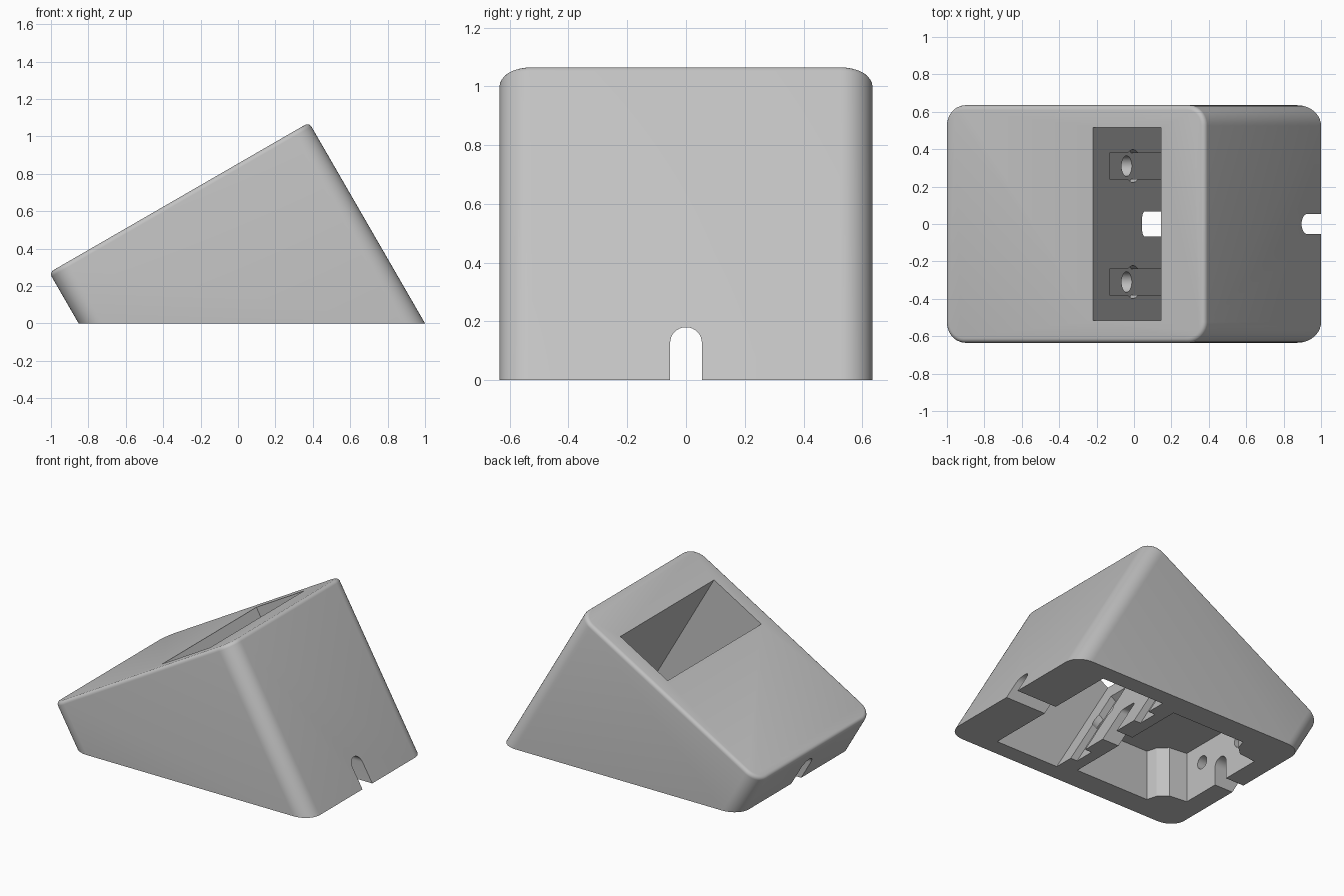
import bpy, bmesh
from math import radians, sin, cos, pi
from mathutils import Matrix, Vector

cube = bpy.data.objects.get("Cube")
if cube:
    bpy.data.objects.remove(cube, do_unlink=True)

grey = bpy.data.materials.new("plain grey")
grey.use_nodes = True
grey.diffuse_color = (0.54, 0.54, 0.54, 1)
grey.node_tree.nodes["Principled BSDF"].inputs["Base Color"].default_value = grey.diffuse_color

# Tilted frame: origin on the top rear edge, x up the slope, z square to the slope
TILT = Matrix.Translation((0.38, 0, 1.074)) @ Matrix.Rotation(radians(-30), 4, 'Y')
FLAT = Matrix.Identity(4)


def to_object(name, bm, matrix=FLAT):
    bm.transform(matrix)
    bmesh.ops.recalc_face_normals(bm, faces=bm.faces)
    mesh = bpy.data.meshes.new(name)
    bm.to_mesh(mesh)
    bm.free()
    mesh.materials.append(grey)
    obj = bpy.data.objects.new(name, mesh)
    bpy.context.collection.objects.link(obj)
    return obj


def box_mesh(lo, hi):
    lo, hi = Vector(lo), Vector(hi)
    bm = bmesh.new()
    bmesh.ops.create_cube(bm, size=1)
    bmesh.ops.scale(bm, vec=hi - lo, verts=bm.verts)
    bmesh.ops.translate(bm, vec=(lo + hi) / 2, verts=bm.verts)
    return bm


def prism(name, outline, offset, matrix=FLAT):
    bm = bmesh.new()
    face = bm.faces.new([bm.verts.new(p) for p in outline])
    new = bmesh.ops.extrude_face_region(bm, geom=[face])["geom"]
    bmesh.ops.translate(bm, vec=offset, verts=[v for v in new if isinstance(v, bmesh.types.BMVert)])
    return to_object(name, bm, matrix)


def round_hole(name, start, end, y, z, radius, matrix=FLAT):
    ring = [(start, y + radius * cos(a * pi / 16), z + radius * sin(a * pi / 16)) for a in range(32)]
    return prism(name, ring, (end - start, 0, 0), matrix)


def arch(name, x0, x1, half, height, radius):
    # Straight sides with rounded upper corners
    pts = [(x0, -half, -0.1), (x0, half, -0.1)]
    for side, first in ((1, 0), (-1, 90)):
        for i in range(9):
            a = radians(first + i * 11.25)
            pts.append((x0, side * (half - radius) + radius * cos(a), height - radius + radius * sin(a)))
    return prism(name, pts, (x1 - x0, 0, 0))


# Body: rounded tilted block, sliced level at the ground
bm = box_mesh((-1.604, -0.635, -1.6), (0, 0.635, 0))
sides = [e for e in bm.edges if abs(e.verts[0].co.z - e.verts[1].co.z) > 1]
bmesh.ops.bevel(bm, geom=sides, offset=0.11, segments=10, profile=0.5, affect='EDGES')
rim = [e for e in bm.edges if all(v.co.z > -0.001 for v in e.verts)]
bmesh.ops.bevel(bm, geom=rim, offset=0.025, segments=4, profile=0.5, affect='EDGES')
bm.transform(TILT)
cut = bmesh.ops.bisect_plane(bm, geom=bm.verts[:] + bm.edges[:] + bm.faces[:],
                             plane_co=(0, 0, 0), plane_no=(0, 0, 1), clear_inner=True)
bmesh.ops.contextual_create(bm, geom=[e for e in cut["geom_cut"] if isinstance(e, bmesh.types.BMEdge)])
body = to_object("wedge_stand", bm)

# Slot running through the block, and the underside hollow with corner posts
cutters = [to_object("slot_cutter", box_mesh((-0.693, -0.517, -1.7), (-0.271, 0.517, 0.2)), TILT)]
half = [(0.128, -0.47), (-0.5, -0.47), (-0.52, -0.4), (-0.58, -0.345), (-0.71, -0.33)]
plan = half + [(x, -y) for x, y in reversed(half)]
hollow = prism("hollow_cutter", [(x, y, -0.1) for x, y in plan], (0, 0, 0.45))
for v in hollow.data.vertices:
    if v.co.x > 0 and v.co.z > 0:
        v.co.x = -0.132
cutters.append(hollow)

# Cable channel along the base, and a wider opening in the inner wall
cutters.append(arch("cable_cutter", -1.2, 1.2, 0.054, 0.18, 0.053))
cutters.append(arch("wall_gap_cutter", -0.25, 0.3, 0.068, 0.27, 0.03))

# Fixing recesses and screw holes on both sides
for s in (-1, 1):
    y = s * 0.31
    cutters.append(to_object("recess_cutter", box_mesh((-0.738, y - 0.07, -1.5), (-0.6, y + 0.07, -0.18)), TILT))
    cutters.append(round_hole("boss_cutter", -0.735, -0.6, y, -0.43, 0.088, TILT))
    cutters.append(round_hole("screw_cutter", -0.95, -0.61, y, -0.44, 0.055, TILT))
    cutters.append(round_hole("end_screw_cutter", -0.82, -0.62, s * 0.18, 0.22, 0.045))

bpy.context.view_layer.objects.active = body
for c in cutters:
    c.hide_render = True
    mod = body.modifiers.new(c.name, 'BOOLEAN')
    mod.operation = 'DIFFERENCE'
    mod.solver = 'EXACT'
    mod.object = c
    bpy.ops.object.modifier_apply(modifier=mod.name)
    bpy.data.objects.remove(c, do_unlink=True)

# Smooth rounded corners, crisp edges elsewhere
for o in bpy.context.selected_objects:
    o.select_set(False)
body.select_set(True)
bpy.ops.object.shade_smooth_by_angle(angle=radians(30))
